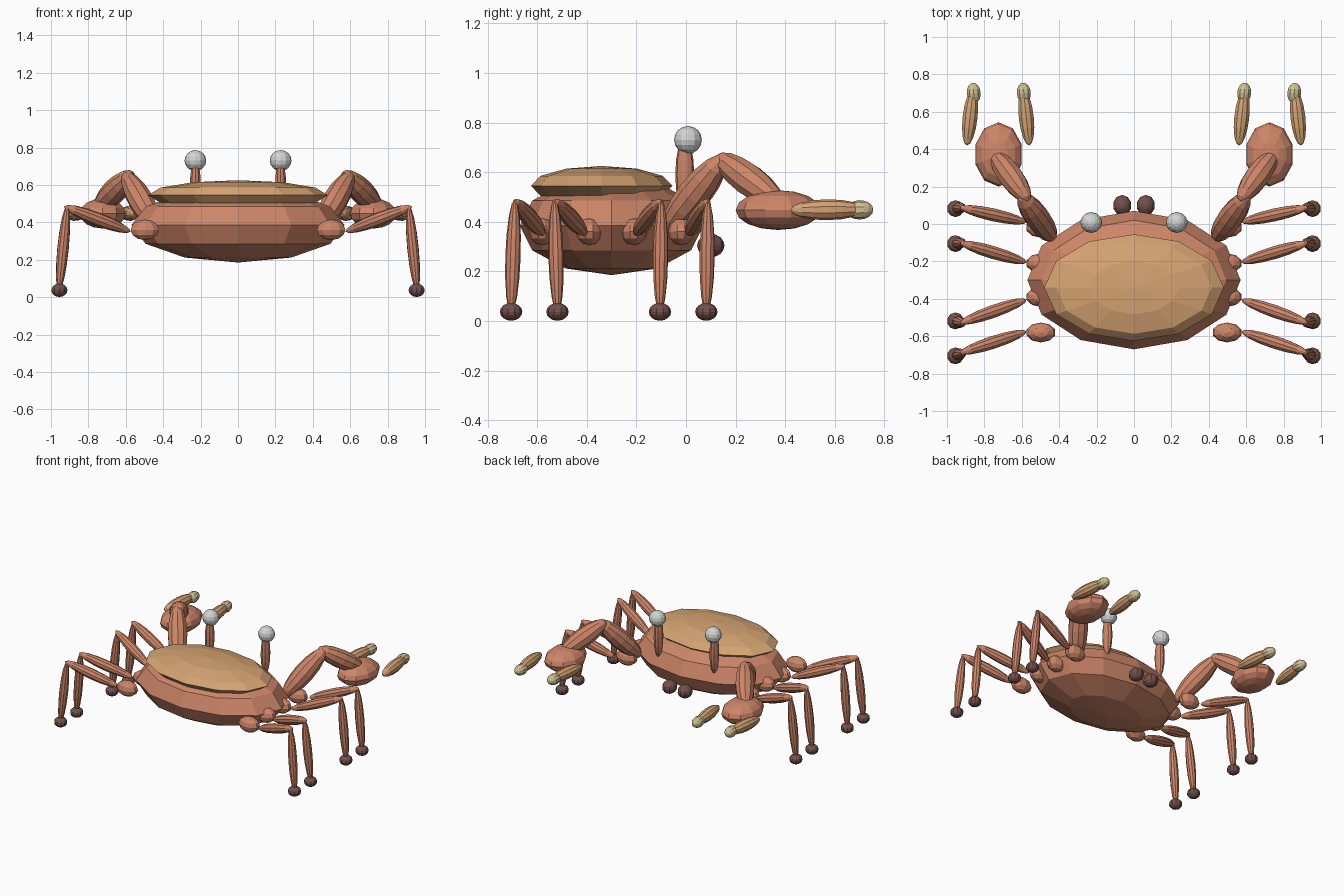
import bpy, bmesh
from mathutils import Vector, Matrix

if "Cube" in bpy.data.objects:
    bpy.data.objects.remove(bpy.data.objects["Cube"])


def material(name, rgb):
    m = bpy.data.materials.new(name)
    m.diffuse_color = (*rgb, 1)
    m.use_nodes = True
    m.node_tree.nodes["Principled BSDF"].inputs["Base Color"].default_value = m.diffuse_color
    return m


SHELL = material("terracotta", (0.61, 0.235, 0.138))
TAN = material("tan", (0.67, 0.37, 0.17))
CREAM = material("pale_khaki", (0.62, 0.52, 0.28))
DARK = material("dark_brown", (0.17, 0.08, 0.072))
EYE = material("light_grey", (0.65, 0.66, 0.66))


def ellipsoid(name, center, radii, mat, rot=None, segs=12, rings=6):
    """Flat-shaded low-poly ellipsoid."""
    mesh = bpy.data.meshes.new(name)
    bm = bmesh.new()
    bmesh.ops.create_uvsphere(bm, u_segments=segs, v_segments=rings, radius=1)
    mat4 = Matrix.Translation(center)
    if rot is not None:
        mat4 = mat4 @ rot.to_matrix().to_4x4()
    bm.transform(mat4 @ Matrix.Diagonal((*radii, 1)))
    bm.to_mesh(mesh)
    bm.free()
    mesh.materials.append(mat)
    obj = bpy.data.objects.new(name, mesh)
    bpy.context.collection.objects.link(obj)
    return obj


def limb(name, a, b, r, mat, segs=10, rings=8):
    """Ellipsoid stretched from point a to point b."""
    a, b = Vector(a), Vector(b)
    d = b - a
    return ellipsoid(name, (a + b) / 2, (r, r, d.length / 2), mat,
                     d.to_track_quat('Z', 'Y'), segs, rings)


# Body and back shell
ellipsoid("body", (0, -0.30, 0.385), (0.57, 0.37, 0.20), SHELL)
ellipsoid("back_shell", (0, -0.34, 0.545), (0.48, 0.285, 0.08), TAN)

# Walking legs: hip y, knee y, foot y
LEGS = [(-0.58, -0.69, -0.705), (-0.39, -0.53, -0.518),
        (-0.21, -0.10, -0.105), (-0.02, 0.088, 0.082)]

for side, s in (("left", -1), ("right", 1)):
    # Eyes on stalks, mouth parts
    ellipsoid(f"{side}_eye_stalk", (s * 0.228, -0.005, 0.59),
              (0.031, 0.038, 0.15), SHELL, segs=10, rings=8)
    ellipsoid(f"{side}_eye", (s * 0.228, 0.008, 0.73),
              (0.058, 0.056, 0.056), EYE, segs=12, rings=8)
    ellipsoid(f"{side}_mouth_part", (s * 0.063, 0.10, 0.304),
              (0.05, 0.055, 0.047), DARK, segs=10, rings=8)

    for i, (hip, knee, foot) in enumerate(LEGS, 1):
        ellipsoid(f"{side}_hip_{i}", (s * 0.498, hip, 0.36),
                  (0.08, 0.053, 0.055), SHELL, segs=10, rings=6)
        limb(f"{side}_upper_leg_{i}", (s * 0.93, knee, 0.485),
             (s * 0.575, hip + (0.005 if i in (1, 3) else -0.015 if i == 2 else 0.03), 0.35),
             0.036, SHELL)
        limb(f"{side}_lower_leg_{i}", (s * 0.913, knee, 0.49),
             (s * 0.958, foot, 0.03), 0.031, SHELL)
        ellipsoid(f"{side}_foot_{i}", (s * 0.955, foot, 0.037),
                  (0.045, 0.045, 0.036), DARK, segs=10, rings=8)

    # Claw arm and palm
    limb(f"{side}_arm_lower", (s * 0.43, -0.085, 0.36), (s * 0.605, 0.155, 0.665), 0.068, SHELL)
    limb(f"{side}_arm_upper", (s * 0.565, 0.125, 0.665), (s * 0.755, 0.385, 0.47), 0.066, SHELL)
    ellipsoid(f"{side}_claw_palm", (s * 0.724, 0.372, 0.447),
              (0.13, 0.172, 0.08), SHELL, segs=10, rings=8)
    # Pincer fingers with pale tips
    for part, x0, x1 in (("inner", 0.56, 0.592), ("outer", 0.893, 0.86)):
        limb(f"{side}_{part}_finger", (s * x0, 0.42, 0.447), (s * x1, 0.72, 0.45), 0.042, TAN)
        limb(f"{side}_{part}_tip", (s * (x1 - 0.008), 0.645, 0.447),
             (s * (x1 + 0.002), 0.755, 0.449), 0.039, CREAM)
